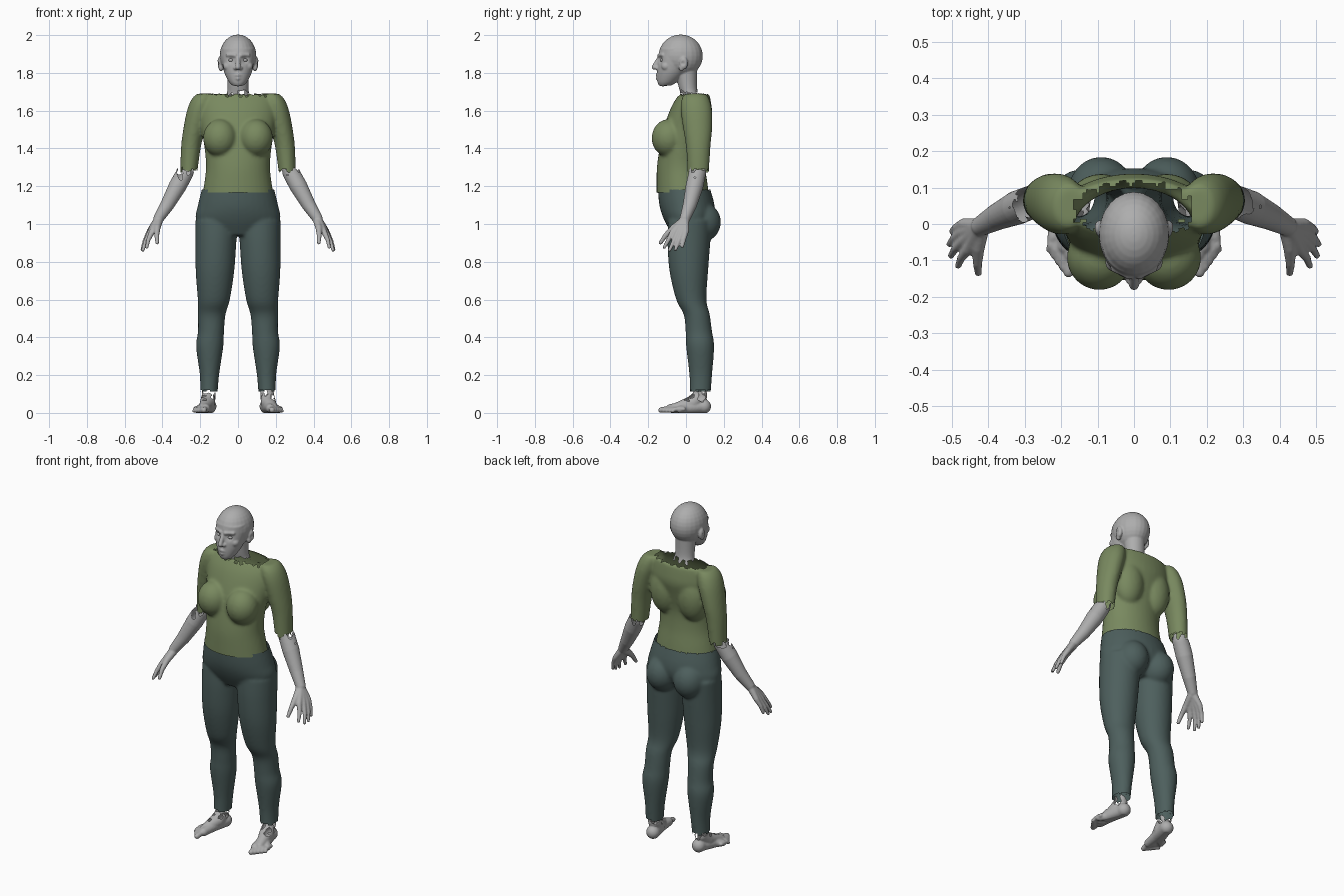
import bpy, bmesh, math
from mathutils import Vector, Matrix, noise

old = bpy.data.objects.get("Cube")
if old:
    bpy.data.objects.remove(old)


def material(name, rgb):
    m = bpy.data.materials.new(name)
    m.use_nodes = True
    m.diffuse_color = (*rgb, 1)
    bsdf = m.node_tree.nodes["Principled BSDF"]
    bsdf.inputs["Base Color"].default_value = (*rgb, 1)
    bsdf.inputs["Roughness"].default_value = 0.7
    return m


SKIN = material("grey skin", (0.42, 0.42, 0.42))
SHIRT = material("olive green cloth", (0.19, 0.25, 0.115))
PANTS = material("dark teal cloth", (0.075, 0.115, 0.11))


# ---- shape helpers -------------------------------------------------
def ball(bm, center, radii):
    mat = Matrix.LocRotScale(Vector(center), None, Vector(radii))
    bmesh.ops.create_uvsphere(bm, u_segments=24, v_segments=16, radius=1, matrix=mat)


def bone(bm, points, radii):
    """Chain of tapered round segments."""
    points = [Vector(p) for p in points]
    for p, r in zip(points, radii):
        ball(bm, p, (r, r, r))
    for a, b, ra, rb in zip(points, points[1:], radii, radii[1:]):
        turn = (b - a).to_track_quat("Z", "Y")
        bmesh.ops.create_cone(bm, cap_ends=True, segments=20, radius1=ra, radius2=rb,
                              depth=(b - a).length,
                              matrix=Matrix.LocRotScale((a + b) / 2, turn, None))


def loft(bm, stations, side=1, steps=5, sides=36):
    """Smooth stack of ellipses; each station is z, x, y, x radius, y radius."""
    st = [Vector(s) for s in stations]
    rows = []
    for i in range(len(st) - 1):
        p0, p1, p2 = st[max(i - 1, 0)], st[i], st[i + 1]
        p3 = st[min(i + 2, len(st) - 1)]
        for k in range(steps):
            t = k / steps
            rows.append(p1 + (p2 - p0) * (t / 2)
                        + (p0 * 2 - p1 * 5 + p2 * 4 - p3) * (t * t / 2)
                        + (p1 * 3 - p0 - p2 * 3 + p3) * (t ** 3 / 2))
    rows.append(st[-1])
    rings = []
    for z, x, y, rx, ry in rows:
        angles = [math.tau * k / sides for k in range(sides)]
        rings.append([bm.verts.new((side * x + rx * math.cos(a), y + ry * math.sin(a), z))
                      for a in angles])
    for lo, hi in zip(rings, rings[1:]):
        for k in range(sides):
            n = (k + 1) % sides
            bm.faces.new((lo[k], lo[n], hi[n], hi[k]))
    bm.faces.new(rings[0][::-1])
    bm.faces.new(rings[-1])


def ragged(c, amount, freq=45):
    return amount * noise.noise(Vector(c) * freq)


def finish(name, bm, mat, voxel, smooth, torn=None, shape=None):
    """Fuse the pieces, soften, reshape, then tear away unwanted faces."""
    mesh = bpy.data.meshes.new(name)
    bm.to_mesh(mesh)
    bm.free()
    ob = bpy.data.objects.new(name, mesh)
    bpy.context.collection.objects.link(ob)
    fuse = ob.modifiers.new("fuse", "REMESH")
    fuse.mode, fuse.voxel_size = "VOXEL", voxel
    soft = ob.modifiers.new("soften", "SMOOTH")
    soft.factor, soft.iterations = 0.5, smooth
    deps = bpy.context.evaluated_depsgraph_get()
    fused = bpy.data.meshes.new_from_object(ob.evaluated_get(deps))
    ob.modifiers.clear()
    ob.data = fused
    bpy.data.meshes.remove(mesh)
    fused.name = name
    bm = bmesh.new()
    bm.from_mesh(fused)
    if shape:
        for v in bm.verts:
            shape(v)
    if torn:
        gone = [f for f in bm.faces if torn(f.calc_center_median())]
        bmesh.ops.delete(bm, geom=gone, context="FACES")
    for f in bm.faces:
        f.smooth = True
    bm.to_mesh(fused)
    bm.free()
    fused.materials.clear()
    fused.materials.append(mat)
    return ob


# ---- trousers ------------------------------------------------------
bm = bmesh.new()
leg = [(0.09, .155, .075, .046, .055), (0.2, .151, .078, .051, .06),
       (0.35, .15, .075, .072, .074), (0.43, .143, .068, .069, .07),
       (0.52, .139, .057, .073, .069), (0.6, .128, .028, .085, .08),
       (0.75, .122, .015, .102, .102), (0.9, .117, .015, .108, .113),
       (1.02, .113, .02, .112, .115)]
pelvis = [(0.94, 0, .01, .15, .08), (1.02, 0, .015, .222, .13),
          (1.1, 0, .005, .212, .146), (1.21, 0, -.015, .185, .135)]
loft(bm, pelvis)
for s in (1, -1):
    loft(bm, leg, s)
    ball(bm, (s * .09, .085, 1.01), (.092, .1, .105))
finish("trousers", bm, PANTS, 0.009, 6,
       lambda c: c.z > 1.18 or c.z < 0.118 + ragged(c, 0.012))

# ---- shirt ---------------------------------------------------------
bm = bmesh.new()
torso = [(1.12, 0, -.015, .194, .14), (1.2, 0, -.02, .181, .136),
         (1.3, 0, -.026, .169, .128), (1.4, 0, -.02, .177, .12),
         (1.5, 0, .0, .193, .12), (1.58, 0, .022, .205, .116),
         (1.64, 0, .033, .2, .1), (1.69, 0, .045, .18, .078)]
sleeve = [(1.25, .262, .065, .044, .055), (1.4, .25, .065, .052, .064),
          (1.5, .232, .062, .058, .076), (1.6, .206, .055, .064, .083),
          (1.66, .188, .05, .058, .074), (1.69, .175, .05, .042, .055)]
loft(bm, torso)
for s in (1, -1):
    loft(bm, sleeve, s)
    ball(bm, (s * .095, -.092, 1.455), (.09, .09, .1))
    ball(bm, (s * .09, .06, 1.5), (.09, .078, .14))


def shirt_torn(c):
    if abs(c.x) > 0.205 and c.z < 1.285 + ragged(c, 0.025):
        return True
    neck = math.hypot(c.x / 0.165, (c.y - 0.04) / 0.075)
    return c.z < 1.165 + ragged(c, 0.008, 20) or (c.z > 1.6 and neck < 1 + ragged(c, 0.25))


finish("shirt", bm, SHIRT, 0.009, 6, shirt_torn)

# ---- head and neck -------------------------------------------------
bm = bmesh.new()
face = [(1.732, 0, -.112, .028, .03), (1.75, 0, -.1, .046, .05),
        (1.785, 0, -.083, .066, .07), (1.82, 0, -.072, .078, .08),
        (1.87, 0, -.062, .086, .086), (1.93, 0, -.05, .088, .088)]
neck = [(1.64, 0, .03, .085, .06), (1.69, 0, .018, .06, .048),
        (1.74, 0, .008, .055, .05), (1.85, 0, .0, .06, .06)]
loft(bm, face)
loft(bm, neck)
ball(bm, (0, -.028, 1.89), (.097, .117, .113))
ball(bm, (0, -.122, 1.748), (.024, .026, .02))
bone(bm, [(0, -.143, 1.88), (0, -.168, 1.83)], (.01, .014))
bone(bm, [(-.016, -.147, 1.786), (0, -.153, 1.789), (.016, -.147, 1.786)], (.006, .009, .006))
bone(bm, [(-.016, -.145, 1.772), (0, -.15, 1.77), (.016, -.145, 1.772)], (.006, .01, .006))
for s in (1, -1):
    ball(bm, (s * .013, -.152, 1.825), (.011, .013, .01))
    bone(bm, [(s * .015, -.142, 1.892), (s * .055, -.123, 1.895)], (.011, .01))
    ball(bm, (s * .055, -.105, 1.835), (.024, .026, .024))
    ball(bm, (s * .095, -.012, 1.852), (.015, .022, .034))
    ball(bm, (s * .09, -.024, 1.828), (.013, .014, .02))


def face_shape(v):
    for s in (1, -1):
        eye = (v.co - Vector((s * .037, -.138, 1.868))).length
        v.co.y += 0.012 * math.exp(-(eye / 0.018) ** 2)
        ear = (v.co - Vector((s * .112, -.018, 1.85))).length
        v.co.x -= s * 0.008 * math.exp(-(ear / 0.012) ** 2)


finish("head", bm, SKIN, 0.0045, 4,
       lambda c: c.z < 1.695 + ragged(c, 0.05, 35), face_shape)

# ---- sides: eyes, forearms with hands, feet ------------------------
for s, label in ((1, "left"), (-1, "right")):
    def at(x, y, z):
        return (s * x, y, z)

    bm = bmesh.new()
    ball(bm, at(.036, -.123, 1.867), (.015, .014, .0095))
    finish(label + "_eye", bm, SKIN, 0.003, 2)

    # forearm, palm and fingers
    bm = bmesh.new()
    wrist = at(.42, -.005, 1.03)
    bone(bm, [at(.262, .066, 1.33), at(.282, .06, 1.27), at(.32, .045, 1.2),
              at(.375, .02, 1.1), wrist], (.042, .046, .047, .037, .028))
    knuckles = [(.456, -.07, .957), (.468, -.046, .95), (.472, -.022, .951), (.468, .0, .962)]
    tips = [(.483, -.115, .877), (.503, -.087, .862), (.507, -.056, .864), (.5, -.02, .882)]
    for k, t in zip(knuckles, tips):
        mid = Vector(k).lerp(Vector(t), 0.5) + Vector((.005, 0, 0))
        bone(bm, [wrist, at(*k), at(*mid), at(*t)], (.022, .0155, .0115, .009))
    bone(bm, [at(.42, -.015, 1.015), at(.428, -.065, .98), at(.43, -.108, .94),
              at(.428, -.135, .9)], (.022, .018, .013, .01))
    finish(label + "_forearm", bm, SKIN, 0.005, 3,
           lambda c: c.z > 1.28 + ragged(c, 0.06, 35))

    # heel, instep, sole and toes
    bm = bmesh.new()
    heel = at(.152, .095, .034)
    bone(bm, [at(.155, .075, .17), at(.155, .075, .09), at(.162, .035, .052),
              at(.187, -.06, .026)], (.034, .037, .04, .024))
    bone(bm, [heel, at(.165, .0, .03), at(.172, -.08, .024)], (.038, .03, .024))
    bone(bm, [heel, at(.185, .0, .024), at(.22, -.035, .018)], (.034, .028, .018))
    for i in range(5):
        t = i / 4
        x, y, r = .174 + .052 * t, -.092 + .05 * t, .015 - .005 * t
        bone(bm, [at(x, y + .03, .02), at(x + .003, y - .016, .02), at(x + .006, y - .04 + .012 * t, r)],
             (r * 1.1, r, r))

    def flat_sole(v):
        v.co.z = max(v.co.z, 0)

    finish(label + "_foot", bm, SKIN, 0.005, 3,
           lambda c: c.z > 0.095 + ragged(c, 0.07, 35), flat_sole)
